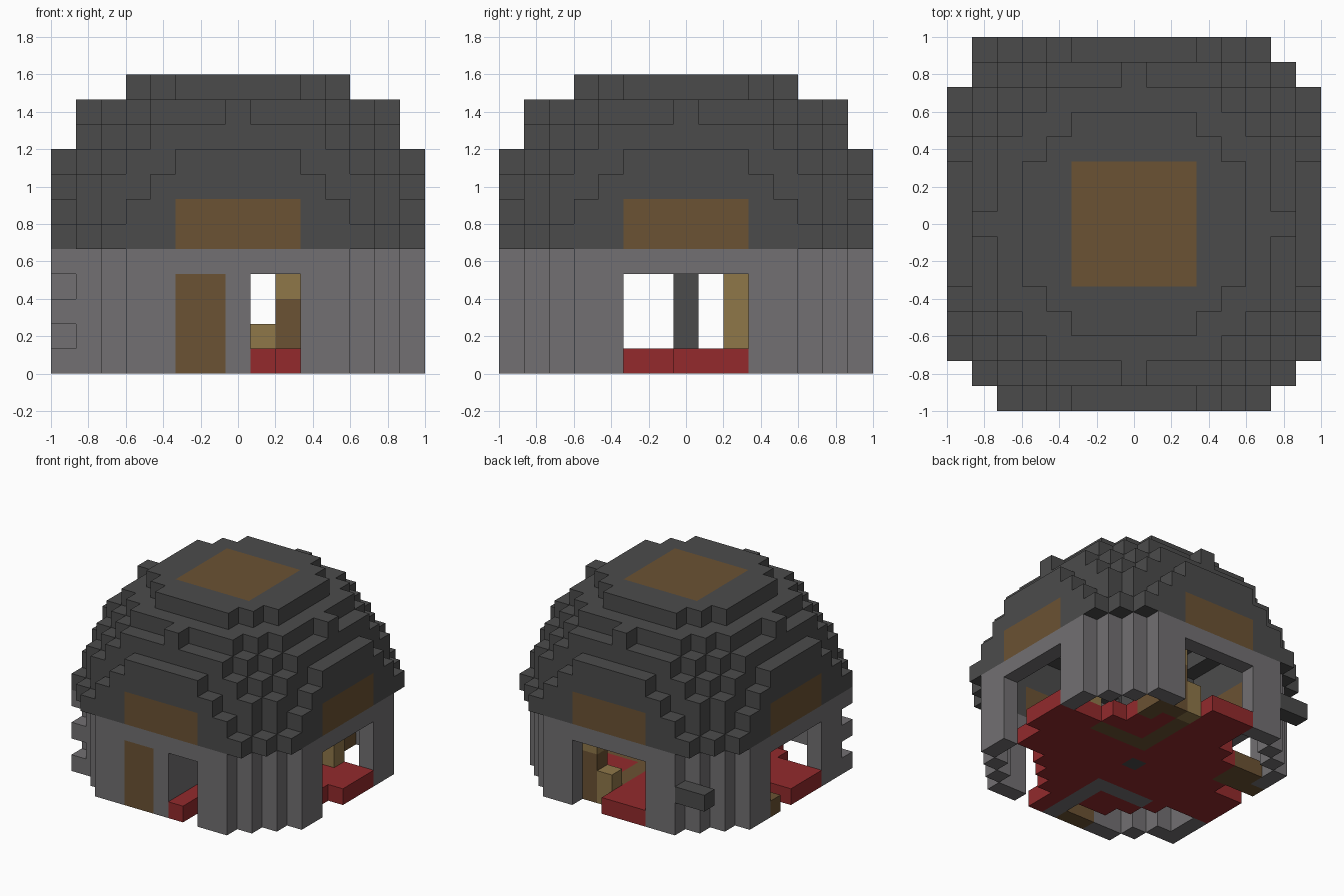
import bpy, bmesh
from itertools import product
from mathutils import Vector

if "Cube" in bpy.data.objects:
    bpy.data.objects.remove(bpy.data.objects["Cube"])

U = 2 / 15  # edge of one block
R = range(-7, 8)
SIDES = [(1, 0, 0), (-1, 0, 0), (0, 1, 0), (0, -1, 0), (0, 0, 1), (0, 0, -1)]


def material(name, hex_code):
    rgb = [int(hex_code[i:i + 2], 16) / 255 for i in (0, 2, 4)]
    lin = [c / 12.92 if c < 0.04 else ((c + 0.055) / 1.055) ** 2.4 for c in rgb] + [1]
    m = bpy.data.materials.new(name)
    m.use_nodes = True
    m.diffuse_color = lin
    m.node_tree.nodes["Principled BSDF"].inputs["Base Color"].default_value = lin
    return m


ROOF = material("dark slate", "4b4b4b")
STONE = material("grey stone", "727072")
WOOD = material("brown wood", "6b5233")
PLANK = material("light plank", "8f7749")
RED = material("red carpet", "932a2c")


def blocks(name, cells, mat):
    """Join unit blocks into one mesh, leaving out faces between neighbours."""
    cells = set(cells)
    bm = bmesh.new()
    verts = {}
    for c in cells:
        for d in SIDES:
            if tuple(a + b for a, b in zip(c, d)) in cells:
                continue
            n = Vector(d)
            s = Vector((d[1], d[2], d[0]))
            t = n.cross(s)
            mid = Vector(c) + Vector((0, 0, 0.5)) + n / 2
            quad = []
            for a, b in ((-1, -1), (1, -1), (1, 1), (-1, 1)):
                p = mid + (s * a + t * b) / 2
                key = tuple(round(v * 2) for v in p)
                if key not in verts:
                    verts[key] = bm.verts.new(p * U)
                quad.append(verts[key])
            bm.faces.new(quad)
    me = bpy.data.meshes.new(name)
    bm.to_mesh(me)
    bm.free()
    me.materials.append(mat)
    ob = bpy.data.objects.new(name, me)
    bpy.context.collection.objects.link(ob)


def box(xs, ys, zs):
    """Blocks between inclusive index limits."""
    return set(product(*(range(a, b + 1) for a, b in (xs, ys, zs))))


# Dome: a one-block-thick shell with a wider eave layer
ball = {(x, y, z) for x in R for y in R for z in range(4, 12)
        if x * x + y * y + (z - 4) ** 2 <= 72}
dome = {c for c in ball if c[2] > 4 and any(
    tuple(a + b for a, b in zip(c, d)) not in ball for d in SIDES)}
dome |= {(x, y, 5) for x in R for y in R if 61 < x * x + y * y <= 74}

# Timber panels let into the dome: one on each side and one on top
panels = {
    "front_panel": box((-2, 2), (-7, -7), (5, 6)),
    "back_panel": box((-2, 2), (7, 7), (5, 6)),
    "left_panel": box((7, 7), (-2, 2), (5, 6)),
    "right_panel": box((-7, -7), (-2, 2), (5, 6)),
    "top_panel": box((-2, 2), (-2, 2), (11, 11)),
}
for name, cells in panels.items():
    dome -= cells
    blocks(name, cells, WOOD)
blocks("dome_roof", dome, ROOF)

# Round wall with an opening on each side, and a door and window in front
disc = {(x, y) for x in R for y in R if x * x + y * y <= 65}
ring = {(x, y) for x, y in disc if any((x + a, y + b) not in disc for a, b, c in SIDES)}
wall = {(x, y, z) for x, y in ring for z in range(5)}
door = box((-2, -1), (-7, -7), (0, 3))
wall -= door | box((1, 2), (-7, -7), (0, 3))
wall -= box((-2, 2), (7, 7), (0, 3))
for x in (-7, 7):
    wall -= box((x, x), (-2, 2), (0, 3))
wall |= {(-7, -5, z) for z in (0, 2, 4)}  # toothed corner
blocks("wall", wall, STONE)
blocks("door", door, WOOD)

# Entry partition, centre post and outside ledge
partition = box((0, 0), (-6, -3), (0, 4)) | box((-3, -1), (-3, -3), (0, 4))
blocks("entry_partition", partition, STONE)
post = box((0, 0), (0, 0), (0, 4))
blocks("centre_post", post, ROOF)
blocks("corner_ledge", box((-6, -5), (7, 7), (2, 2)), ROOF)

# Timber strips laid in the floor
strips = box((2, 4), (2, 2), (0, 0)) | box((1, 1), (2, 5), (0, 0))
strips |= box((-6, -5), (2, 3), (0, 0)) | {(-7, 2, 0)}
blocks("floor_strips", strips, WOOD)

# Ragged carpet reaching into the openings
carpet = {(x, y, 0) for x in R for y in R if x * x + y * y <= 30}
carpet |= box((5, 7), (0, 2), (0, 0)) | box((5, 6), (-2, -1), (0, 0))
carpet |= box((-2, 0), (5, 7), (0, 0)) | box((-7, -5), (-2, 0), (0, 0))
carpet |= box((1, 1), (-7, -5), (0, 0))
blocks("carpet", carpet - strips - partition - post, RED)

# Stairs by the back opening, with their dark supports
steps = {(1, 6, 0), (1, 6, 1), (2, 6, 3), (3, 5, 3)} | box((5, 5), (2, 2), (1, 3))
blocks("stair_steps", steps, PLANK)
support = box((2, 2), (6, 6), (0, 2)) | box((3, 3), (6, 6), (0, 4)) | box((3, 3), (5, 5), (0, 2))
blocks("stair_support", support, WOOD)
